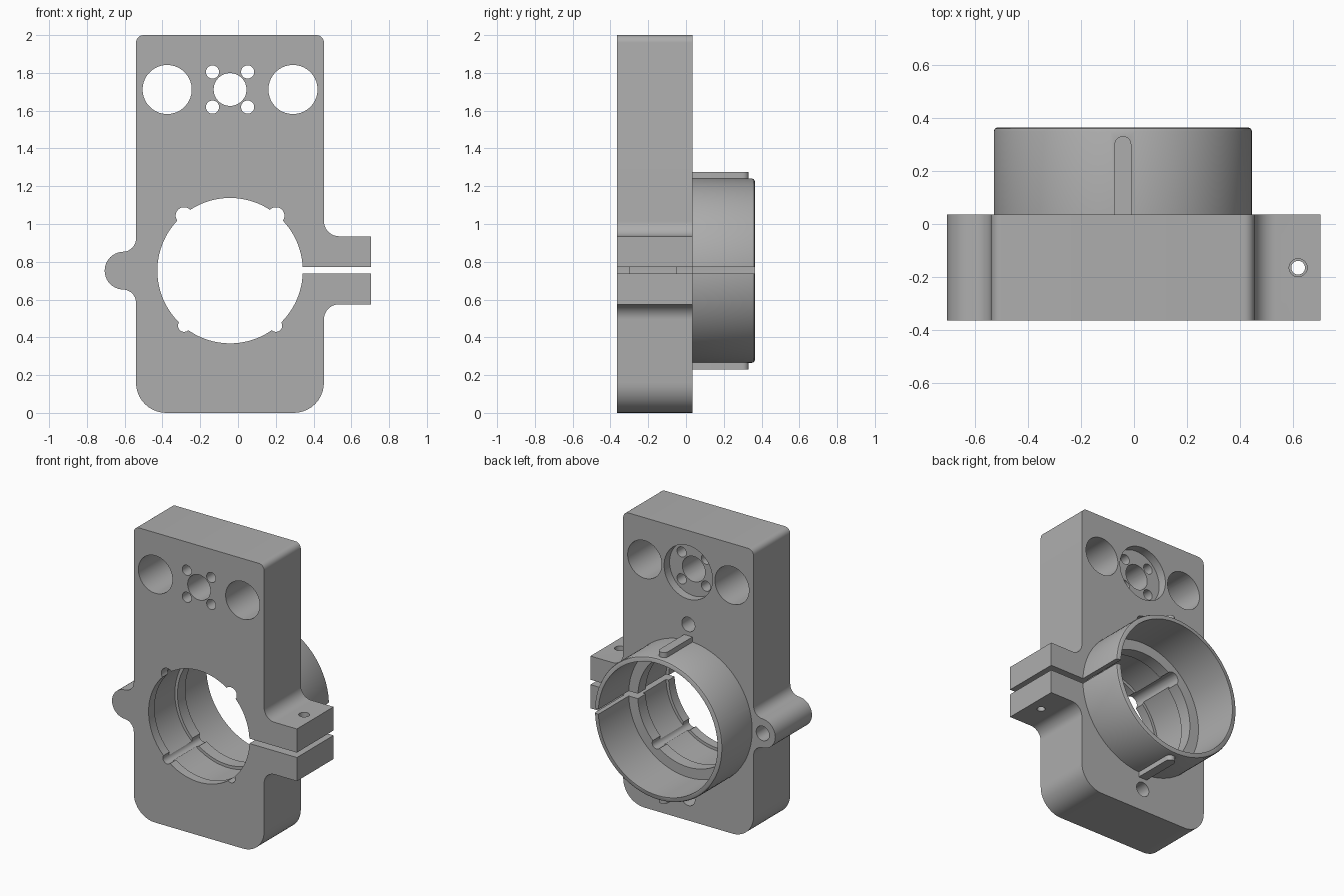
import bpy, bmesh, math
from mathutils import Vector

cube = bpy.data.objects.get("Cube")
if cube:
    bpy.data.objects.remove(cube, do_unlink=True)

FRONT, BACK, TAIL = -0.365, 0.035, 0.365   # plate front, plate back, collar end
CX, CZ = -0.042, 0.753                     # clamp bore axis
HZ = 1.712                                 # height of the upper hole row

grey = bpy.data.materials.new("machined grey")
grey.use_nodes = True
grey.diffuse_color = (0.42, 0.42, 0.42, 1)
grey.node_tree.nodes["Principled BSDF"].inputs["Base Color"].default_value = grey.diffuse_color


def make(name, bm):
    bmesh.ops.recalc_face_normals(bm, faces=bm.faces)
    mesh = bpy.data.meshes.new(name)
    bm.to_mesh(mesh)
    bm.free()
    mesh.materials.append(grey)
    obj = bpy.data.objects.new(name, mesh)
    bpy.context.collection.objects.link(obj)
    return obj


def prism(name, points, shift):
    """Extrude a closed outline of 3D points along a vector."""
    bm = bmesh.new()
    face = bm.faces.new([bm.verts.new(p) for p in points])
    new = bmesh.ops.extrude_face_region(bm, geom=[face])["geom"]
    bmesh.ops.translate(bm, vec=shift, verts=[v for v in new if isinstance(v, bmesh.types.BMVert)])
    return make(name, bm)


def lathe(name, profile, a, b, axis="Y", n=48):
    """Closed solid from (radius, distance) pairs about an axis through (a, b)."""
    bm = bmesh.new()
    rings = []
    for r, d in profile:
        ring = []
        for i in range(n):
            t = math.tau * (i + 0.5) / n
            u, v = a + r * math.cos(t), b + r * math.sin(t)
            ring.append(bm.verts.new((u, d, v) if axis == "Y" else (u, v, d)))
        rings.append(ring)
    for lo, hi in zip(rings, rings[1:]):
        for i in range(n):
            j = (i + 1) % n
            bm.faces.new((lo[i], lo[j], hi[j], hi[i]))
    bm.faces.new(rings[0])
    bm.faces.new(rings[-1])
    return make(name, bm)


def drill(name, r, x, z, y0=FRONT - 0.1, y1=BACK + 0.1, n=32):
    return lathe(name, [(r, y0), (r, y1)], x, z, n=n)


def arc(cx, cz, r, start, end, n=10):
    return [(cx + r * math.cos(math.radians(start + (end - start) * i / n)),
             cz + r * math.sin(math.radians(start + (end - start) * i / n))) for i in range(n + 1)]


# Plate outline, counter-clockwise, with clamp ears and side lug
L, R = -0.54, 0.455
outline = (arc(R - 0.16, 0.16, 0.16, -90, 0)
           + arc(R + 0.08, 0.495, 0.08, 180, 90)
           + [(0.705, 0.575), (0.705, 0.935)]
           + arc(R + 0.08, 1.015, 0.08, 270, 180)
           + arc(R - 0.04, 1.96, 0.04, 0, 90, 6)
           + arc(L + 0.04, 1.96, 0.04, 90, 180, 6)
           + arc(L - 0.07, CZ + 0.17, 0.07, 0, -90)
           + arc(L - 0.066, CZ, 0.1, 90, 270, 20)
           + arc(L - 0.07, CZ - 0.17, 0.07, 90, 0)
           + arc(L + 0.16, 0.16, 0.16, 180, 270))
body = prism("clamp_bracket", [(x, FRONT, z) for x, z in outline], Vector((0, BACK - FRONT, 0)))

# Rear collar with a rounded rim, and the keys on its top and bottom
collar = lathe("collar", [(0.488, -0.1), (0.488, TAIL - 0.015), (0.484, TAIL - 0.005),
                          (0.474, TAIL)], CX, CZ, n=96)
key_outline = [(CX - 0.032, -0.1), (CX + 0.032, -0.1)] + arc(CX, 0.3, 0.032, 0, 180, 12)
key = prism("collar_keys", [(x, y, CZ - 0.522) for x, y in key_outline], Vector((0, 0, 1.044)))
added = [collar, key]

# Stepped clamp bore: front lip, seat, rear lip, wide collar
bore = [(0.385, -0.5), (0.385, -0.3), (0.405, -0.3), (0.405, -0.05), (0.385, -0.05),
        (0.385, BACK), (0.455, BACK), (0.455, 0.5)]
cuts = [lathe("bore_cutter", bore, CX, CZ, n=96)]

# Relief grooves along the bore
for side in (-1, 1):
    for up, r in ((1, 0.045), (-1, 0.033)):
        cuts.append(drill("groove_cutter", r, CX + side * 0.243, CZ + up * 0.291, y1=BACK + 0.005, n=24))

# Upper hole row: rod holes, centre hole with recess, four screw holes
for side in (-1, 1):
    cuts.append(drill("rod_hole_cutter", 0.13, CX + side * 0.333, HZ, n=48))
    for up in (-1, 1):
        cuts.append(drill("screw_hole_cutter", 0.035, CX + side * 0.093, HZ + up * 0.093, n=24))
cuts.append(drill("centre_hole_cutter", 0.087, CX, HZ, n=40))
cuts.append(drill("recess_cutter", 0.185, CX, HZ, y0=BACK - 0.06, n=48))

# Blind holes in the rear face
for x, z in ((CX, CZ + 0.6), (CX, CZ - 0.6), (L - 0.07, CZ)):
    cuts.append(drill("blind_hole_cutter", 0.05, x, z, y0=BACK - 0.22))

# Clamp slit and the screw hole through both ears
slit = [(0.25, -0.5, 0.738), (0.9, -0.5, 0.738), (0.9, -0.5, 0.772), (0.25, -0.5, 0.772)]
cuts.append(prism("slit_cutter", slit, Vector((0, 1, 0))))
cuts.append(lathe("ear_hole_cutter", [(0.026, 0.5), (0.026, 0.755), (0.034, 0.755), (0.034, 1)],
                  0.62, -0.165, axis="Z", n=32))

# Combine everything into one solid
for operation, parts in (("UNION", added), ("DIFFERENCE", cuts)):
    for part in parts:
        mod = body.modifiers.new(part.name, "BOOLEAN")
        mod.operation, mod.solver, mod.object = operation, "EXACT", part
bpy.context.view_layer.update()
solid = bpy.data.meshes.new_from_object(body.evaluated_get(bpy.context.evaluated_depsgraph_get()))
body.modifiers.clear()
body.data = solid
for part in added + cuts:
    bpy.data.objects.remove(part, do_unlink=True)

bpy.ops.object.select_all(action="DESELECT")
body.select_set(True)
bpy.context.view_layer.objects.active = body
bpy.ops.object.shade_smooth_by_angle(angle=math.radians(30))
